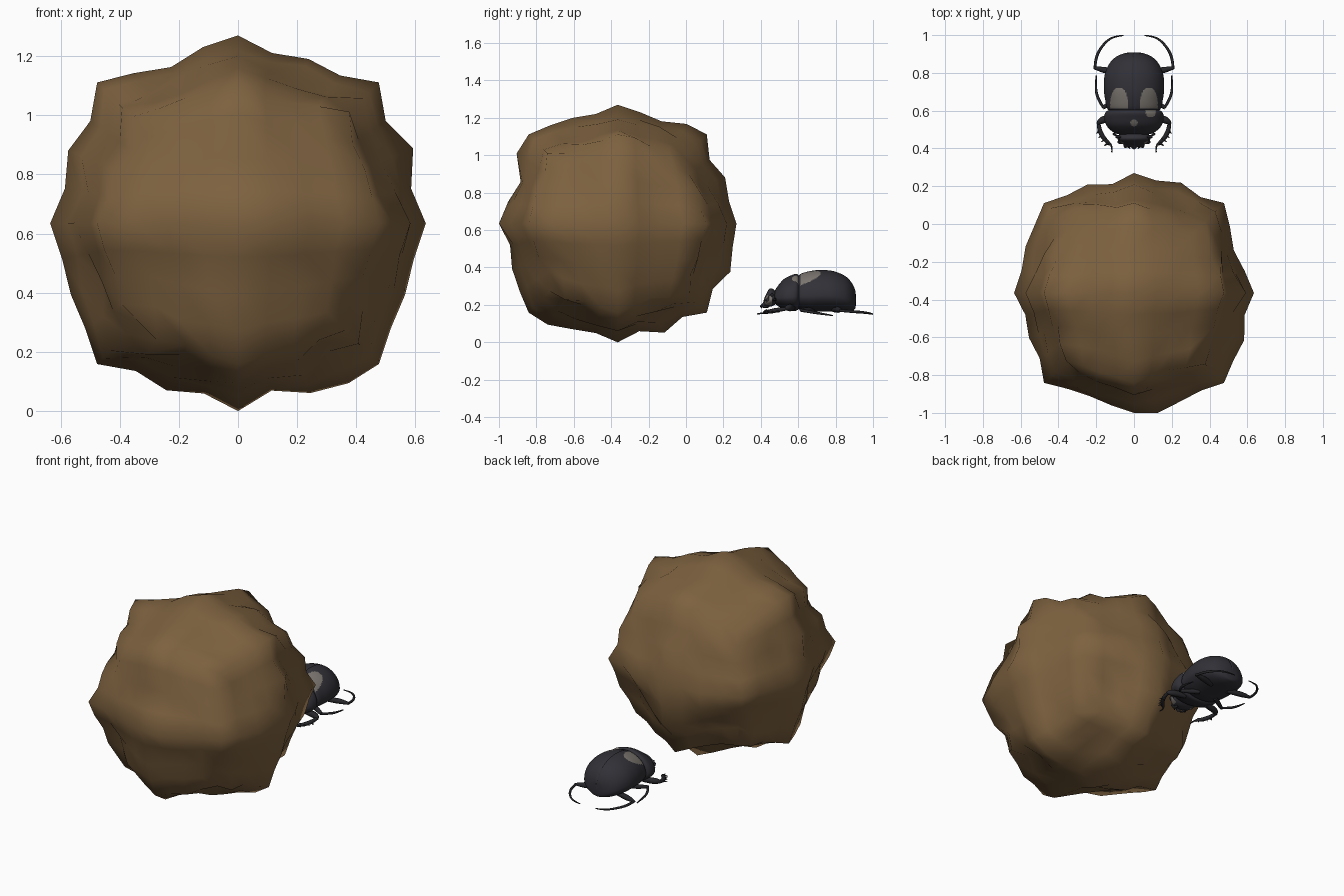
import bpy, bmesh, math
from mathutils import Vector, noise

cube = bpy.data.objects.get("Cube")
if cube:
    bpy.data.objects.remove(cube, do_unlink=True)


def material(name, color):
    m = bpy.data.materials.new(name)
    m.use_nodes = True
    m.diffuse_color = (*color, 1)
    bsdf = m.node_tree.nodes["Principled BSDF"]
    bsdf.inputs["Base Color"].default_value = (*color, 1)
    bsdf.inputs["Roughness"].default_value = 0.7
    return m


EARTH = material("earth brown", (0.205, 0.12, 0.05))
SHELL = material("shell black", (0.03, 0.03, 0.038))
LIMB = material("limb black", (0.02, 0.02, 0.024))
SPOT = material("spot grey", (0.2, 0.18, 0.16))


def finish(bm, name, mats, smooth=True):
    bmesh.ops.recalc_face_normals(bm, faces=bm.faces)
    mesh = bpy.data.meshes.new(name)
    for f in bm.faces:
        f.smooth = smooth
    bm.to_mesh(mesh)
    bm.free()
    for m in mats:
        mesh.materials.append(m)
    obj = bpy.data.objects.new(name, mesh)
    bpy.context.collection.objects.link(obj)
    return obj


# Ball: a faceted round block, roughened by three rings of radii (in hundredths)
BLOCK = [63, 61, 60, 63, 67, 63, 60, 61]
RINGS = {
    (0, 2): [63, 60, 64, 61, 67, 61, 60, 59, 63, 61, 57, 62, 67, 61, 62, 60,
             63, 61, 61, 63, 67, 61, 61, 59, 63, 58, 62, 66, 67, 63, 61, 61],
    (1, 2): [63, 61, 62, 60, 67, 65, 59, 61, 63, 60, 61, 64, 67, 66, 56, 60,
             63, 59, 61, 64, 67, 66, 61, 60, 63, 59, 63, 61, 67, 62, 65, 63],
    (0, 1): [63, 60, 57, 62, 67, 62, 63, 61, 63, 59, 62, 63, 67, 64, 62, 61,
             63, 59, 60, 61, 67, 62, 59, 61, 63, 65, 62, 63, 67, 64, 63, 60],
}


def ball_bump(c):
    d = [math.tan(k * math.pi / 4) for k in c]
    bump = 0
    for (a, b), ring in RINGS.items():
        fade = 1 - 2 * abs(c[3 - a - b])
        if fade > 0:
            i = round(math.atan2(d[b], d[a]) / math.tau * len(ring)) % len(ring)
            bump += fade * (ring[i] - BLOCK[i % len(BLOCK)]) / 100
    inner = min(1, 2 * min(abs(k) for k in c))
    return bump + 0.06 * inner * noise.noise(Vector(d) * 3 + Vector((3.3, 1.7, 7.1)))


bm = bmesh.new()
bmesh.ops.create_cube(bm, size=2)
bmesh.ops.subdivide_edges(bm, edges=bm.edges[:], cuts=7, use_grid_fill=True)
for v in bm.verts:
    x, y, z = v.co
    fx, fy, fz = (1 - abs(k) / 4 for k in v.co)
    base = 0.635 * Vector((x * fy * fz, y * fx * fz, z * fx * fy))
    v.co = base + base.normalized() * ball_bump(v.co) + Vector((0, -0.365, 0.635))
finish(bm, "earth_ball", [EARTH])


# Body shells: smooth lofts along y through (y, half width, bottom, top)
def loft(name, stations, rule, seam=0, steps=11, segs=144):
    pts = [Vector(s) for s in stations]
    pts = [pts[0]] + pts + [pts[-1]]
    rows = []
    for i in range(1, len(pts) - 2):
        a, b, c, e = pts[i - 1:i + 3]
        for k in range(steps):
            t = k / steps
            rows.append(b + (c - a) * t / 2 + (2 * a - 5 * b + 4 * c - e) * t * t / 2
                        + (3 * b - a - 3 * c + e) * t ** 3 / 2)
    rows.append(pts[-1])
    bm = bmesh.new()
    loops = []
    for y, w, low, top in rows:
        mid = low + (top - low) * 0.38
        loop = []
        for k in range(segs):
            ang = math.tau * k / segs
            s = math.sin(ang)
            x = w * math.cos(ang)
            z = mid + s * ((top - mid) if s > 0 else (mid - low))
            if s > 0 and abs(x) < 0.004:
                z -= seam
            loop.append(bm.verts.new((x, y, z)))
        loops.append(loop)
    for p, q in zip(loops, loops[1:]):
        for k in range(segs):
            n = (k + 1) % segs
            bm.faces.new((p[k], p[n], q[n], q[k]))
    bm.faces.new(loops[0])
    bm.faces.new(loops[-1])
    for f in bm.faces:
        f.material_index = int(rule(f.calc_center_median()))
    return finish(bm, name, [SHELL, SPOT])


def wing_spot(c):
    return c.z > 0.28 and c.y > 0.612 and (
        ((abs(c.x) - 0.079) / 0.048) ** 2 + ((c.y - 0.635) / 0.088) ** 2 < 1)


def collar_spot(c):
    return c.z > 0.28 and (math.hypot(c.x - 0.088, c.y - 0.592) < 0.027
                           or math.hypot(c.x, c.y - 0.535) < 0.018)


loft("wing_cases", [
    (0.594, 0.10, 0.20, 0.335), (0.608, 0.14, 0.175, 0.363), (0.66, 0.153, 0.165, 0.38),
    (0.72, 0.16, 0.165, 0.387), (0.79, 0.155, 0.165, 0.38), (0.85, 0.13, 0.165, 0.355),
    (0.885, 0.095, 0.17, 0.32), (0.904, 0.05, 0.18, 0.28), (0.909, 0.008, 0.21, 0.24),
], wing_spot, seam=0.009)
loft("collar_shield", [
    (0.472, 0.06, 0.225, 0.265), (0.483, 0.105, 0.20, 0.29), (0.52, 0.145, 0.18, 0.335),
    (0.56, 0.157, 0.17, 0.357), (0.592, 0.15, 0.17, 0.366), (0.610, 0.12, 0.19, 0.345),
], collar_spot)
loft("head", [
    (0.415, 0.03, 0.195, 0.225), (0.425, 0.065, 0.19, 0.25), (0.445, 0.085, 0.19, 0.285),
    (0.465, 0.085, 0.195, 0.285), (0.49, 0.06, 0.21, 0.26),
], lambda c: abs(c.x) > 0.055 and c.y < 0.46 and c.z < 0.25)

# Toothed plate at the front of the head
bm = bmesh.new()
outline = []
for k in range(49):
    a = math.pi * (1 + k / 48)
    r = 0.09 + 0.009 * math.cos(k * math.tau / 8)
    y = 0.46 + 0.66 * r * math.sin(a)
    outline.append(bm.verts.new((r * math.cos(a), y, 0.2 + (y - 0.4) * 1.1)))
plate = bm.faces.new(outline)
ext = bmesh.ops.extrude_face_region(bm, geom=[plate])["geom"]
bmesh.ops.translate(bm, vec=(0, 0.008, -0.014),
                    verts=[g for g in ext if isinstance(g, bmesh.types.BMVert)])
finish(bm, "head_plate", [SHELL], smooth=False)


# Limbs: tapered tubes through (x, y, z, radius)
def tube(name, points, side, curved=True):
    data = bpy.data.curves.new(name, "CURVE")
    data.dimensions = "3D"
    data.bevel_depth = 1
    data.bevel_resolution = 2
    data.use_fill_caps = True
    data.resolution_u = 5
    sp = data.splines.new("NURBS" if curved else "POLY")
    sp.points.add(len(points) - 1)
    for p, (x, y, z, r) in zip(sp.points, points):
        p.co = (x * side, y, z, 1)
        p.radius = r
    if curved:
        sp.order_u = 3
        sp.use_endpoint_u = True
    sp.use_smooth = True
    data.materials.append(LIMB)
    obj = bpy.data.objects.new(name, data)
    bpy.context.collection.objects.link(obj)


LIMBS = {
    "front_thigh": [(0.08, 0.57, 0.185, 0.016), (0.14, 0.56, 0.185, 0.02),
                    (0.18, 0.545, 0.185, 0.018), (0.192, 0.53, 0.18, 0.008)],
    "front_shin": [(0.188, 0.54, 0.18, 0.009), (0.185, 0.50, 0.175, 0.012),
                   (0.16, 0.45, 0.165, 0.013), (0.125, 0.42, 0.16, 0.008)],
    "front_foot": [(0.13, 0.43, 0.16, 0.005), (0.112, 0.41, 0.155, 0.005),
                   (0.118, 0.38, 0.152, 0.003)],
    "middle_thigh": [(0.06, 0.68, 0.175, 0.014), (0.11, 0.65, 0.172, 0.017),
                     (0.165, 0.615, 0.172, 0.009)],
    "middle_shin": [(0.16, 0.615, 0.172, 0.007), (0.185, 0.65, 0.165, 0.008),
                    (0.205, 0.71, 0.155, 0.007), (0.2, 0.785, 0.143, 0.003)],
    "hind_thigh": [(0.06, 0.79, 0.175, 0.014), (0.13, 0.81, 0.175, 0.018),
                   (0.18, 0.82, 0.173, 0.014), (0.212, 0.827, 0.17, 0.007)],
    "hind_shin": [(0.207, 0.82, 0.17, 0.007), (0.205, 0.88, 0.165, 0.008),
                  (0.165, 0.95, 0.16, 0.007), (0.11, 0.995, 0.153, 0.005),
                  (0.055, 0.998, 0.15, 0.003)],
    "feeler": [(0.07, 0.465, 0.225, 0.004), (0.1, 0.465, 0.225, 0.004),
               (0.108, 0.48, 0.23, 0.008)],
    "jaw": [(0.03, 0.44, 0.195, 0.01), (0.04, 0.415, 0.19, 0.008),
            (0.02, 0.4, 0.19, 0.003)],
}
for side, label in ((1, "left"), (-1, "right")):
    for name, points in LIMBS.items():
        tube(label + "_" + name, points, side)
    # Digging teeth on the front shin
    for i in range(4):
        x, y = 0.19 - 0.014 * i, 0.49 - 0.022 * i
        tube(f"{label}_shin_tooth_{i}", [(x - 0.012, y + 0.006, 0.168, 0.009),
                                        (x + 0.012, y - 0.012, 0.162, 0.001)],
             side, curved=False)
